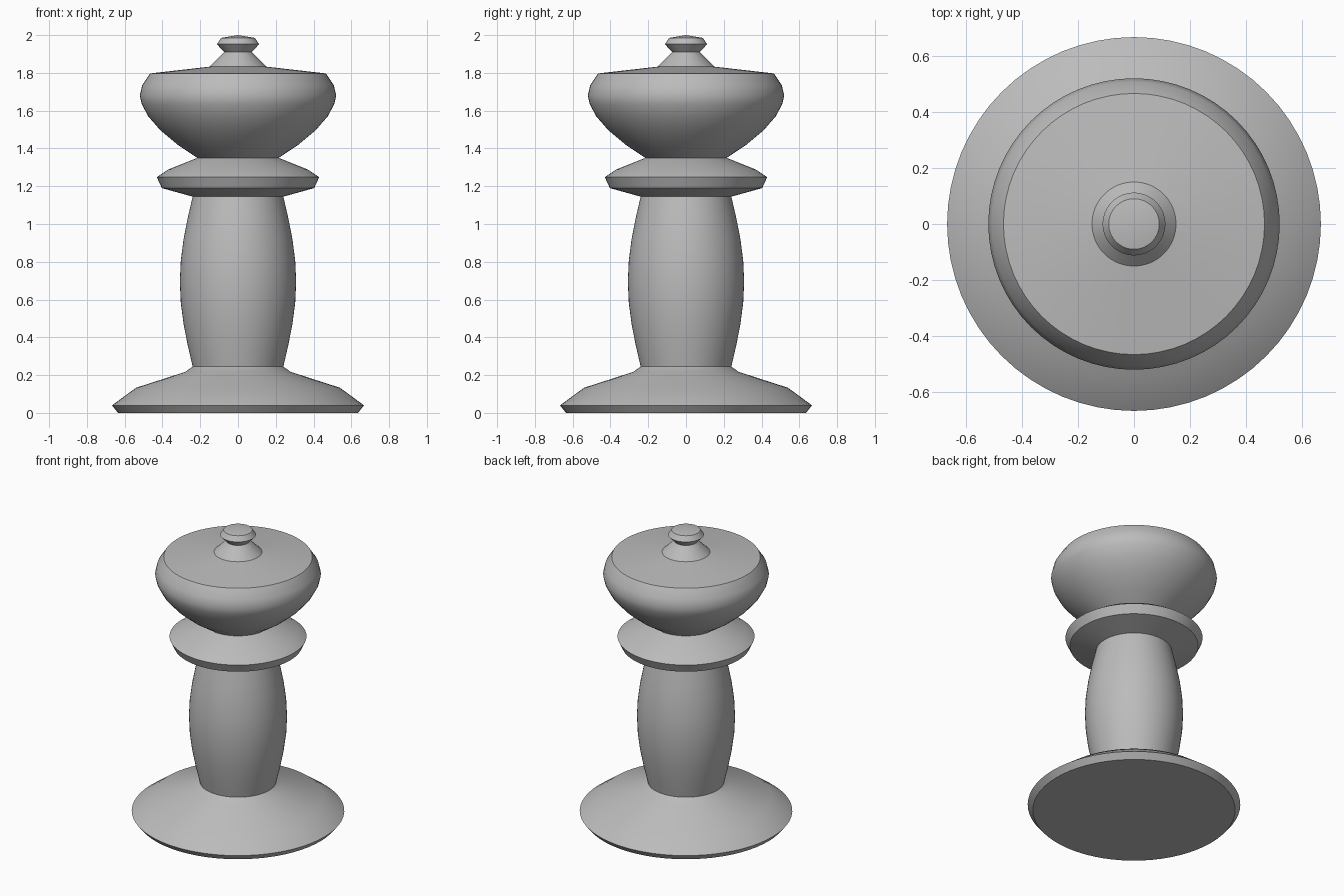
import bpy, bmesh, math

SEGMENTS = 64

old = bpy.data.objects.get("Cube")
if old:
    bpy.data.objects.remove(old, do_unlink=True)

grey = bpy.data.materials.new("mid_grey")
grey.use_nodes = True
COLOUR = (0.5, 0.5, 0.5, 1)
grey.diffuse_color = COLOUR
grey.node_tree.nodes["Principled BSDF"].inputs["Base Color"].default_value = COLOUR


def turned(name, profile):
    """Spin a (radius, height) profile, listed bottom to top, around z."""
    bm = bmesh.new()
    verts = [bm.verts.new((r, 0, z)) for r, z in profile]
    edges = [bm.edges.new(pair) for pair in zip(verts, verts[1:])]
    bmesh.ops.spin(bm, geom=verts + edges, cent=(0, 0, 0), axis=(0, 0, 1),
                   angle=math.tau, steps=SEGMENTS, use_merge=True)
    bmesh.ops.remove_doubles(bm, verts=bm.verts, dist=0.0001)
    bmesh.ops.recalc_face_normals(bm, faces=bm.faces)
    # An open shell must face away from the axis
    side = max(bm.faces, key=lambda f: f.calc_center_median().xy.length)
    if side.normal.xy.dot(side.calc_center_median().xy) < 0:
        bmesh.ops.reverse_faces(bm, faces=bm.faces)
    mesh = bpy.data.meshes.new(name)
    bm.to_mesh(mesh)
    bm.free()
    mesh.materials.append(grey)
    obj = bpy.data.objects.new(name, mesh)
    bpy.context.collection.objects.link(obj)
    bpy.ops.object.select_all(action="DESELECT")
    obj.select_set(True)
    bpy.context.view_layer.objects.active = obj
    bpy.ops.object.shade_smooth_by_angle(angle=math.radians(30))


# Flared foot
turned("base", [(0, 0), (0.635, 0), (0.667, 0.04), (0.54, 0.133),
                (0.28, 0.217), (0.24, 0.245)])

# Barrel-shaped shaft, bulging at mid height
steps = 8
turned("shaft", [(0.24 + 0.068 * math.sin(math.pi * i / steps),
                  0.245 + 0.9 * i / steps) for i in range(steps + 1)])

# Ring below the head
turned("collar", [(0.24, 1.145), (0.403, 1.19), (0.43, 1.248),
                  (0.37, 1.288), (0.215, 1.35)])

# Bowl-shaped head with a shallow sloped top
turned("head", [(0.215, 1.35), (0.32, 1.42), (0.41, 1.495), (0.475, 1.57),
                (0.51, 1.635), (0.52, 1.68), (0.507, 1.735), (0.466, 1.797),
                (0.15, 1.833)])

# Small knob on top
turned("finial", [(0.15, 1.833), (0.073, 1.91), (0.112, 1.952),
                  (0.09, 1.985), (0, 2.0)])
